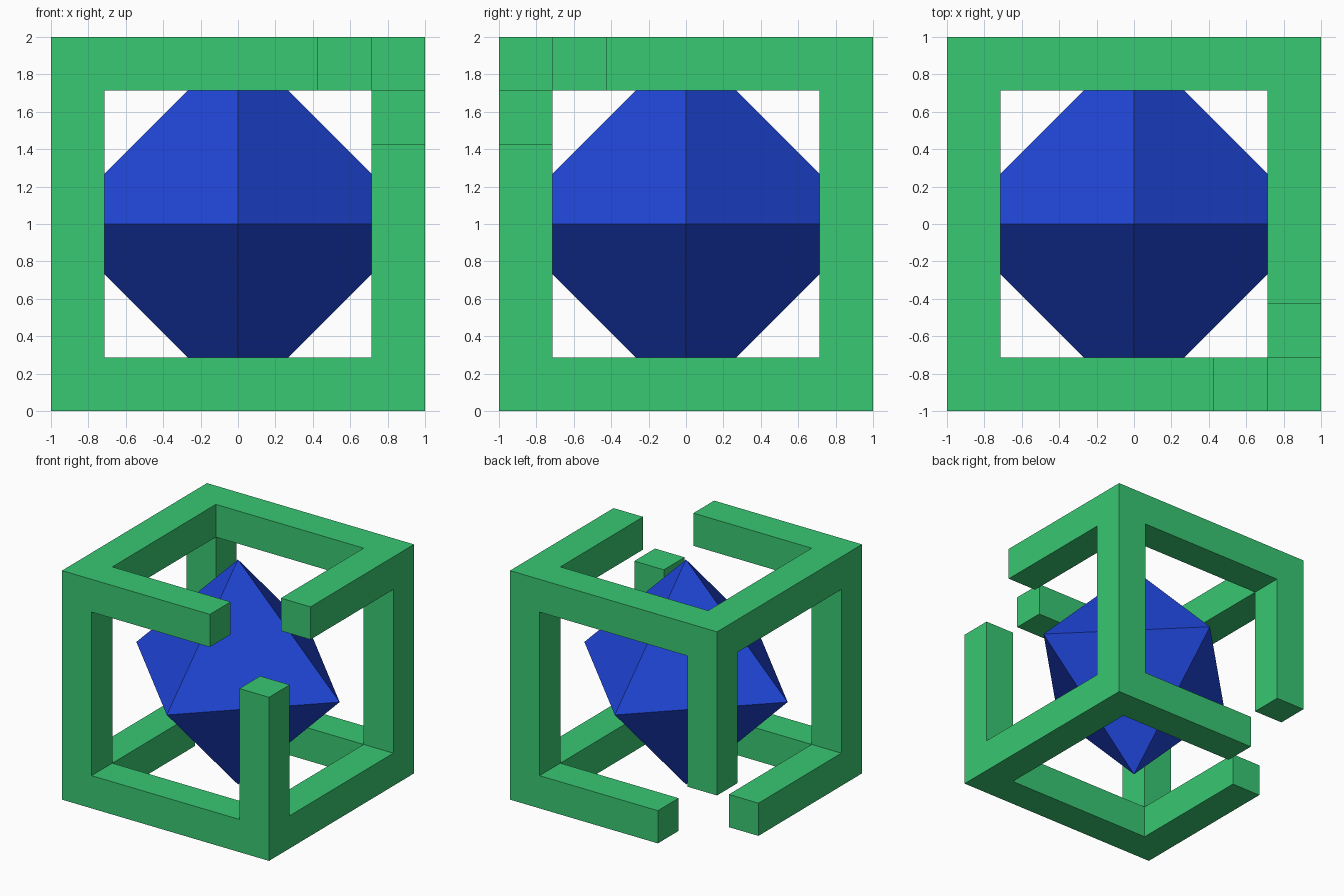
import bpy
from mathutils import Vector

if "Cube" in bpy.data.objects:
    bpy.data.objects.remove(bpy.data.objects["Cube"])

BAR = 2 / 7            # bar thickness
HOLE = 2 - 2 * BAR     # opening in each cube face
R = 0.982              # gem radius
C = Vector((0, 0, 1))  # centre of the model


def material(name, rgb):
    m = bpy.data.materials.new(name)
    m.diffuse_color = (*rgb, 1)
    m.use_nodes = True
    m.node_tree.nodes["Principled BSDF"].inputs["Base Color"].default_value = m.diffuse_color
    return m


def box(name, centre, size):
    bpy.ops.mesh.primitive_cube_add(size=1, location=centre)
    ob = bpy.context.object
    ob.name = name
    ob.scale = size
    bpy.ops.object.transform_apply(location=True, rotation=False, scale=True)
    return ob


def cut(target, cutter):
    mod = target.modifiers.new("cut", 'BOOLEAN')
    mod.operation = 'DIFFERENCE'
    mod.solver = 'EXACT'
    mod.object = cutter
    bpy.context.view_layer.objects.active = target
    bpy.ops.object.modifier_apply(modifier=mod.name)
    bpy.data.objects.remove(cutter, do_unlink=True)


# Cube frame: a solid cube with a square tunnel along each axis
frame = box("cube_frame", C, (2, 2, 2))
for axis in range(3):
    size = [HOLE] * 3
    size[axis] = 3
    cut(frame, box("tunnel_cutter", C, size))

# Two opposite corners are missing, each two bar widths deep
for s in (1, -1):
    corner = Vector((s, -s, s))
    reach = 0.2
    side = 2 * BAR + reach
    cut(frame, box("corner_cutter", C + corner * (1 + reach - side / 2), (side,) * 3))
frame.data.materials.clear()
frame.data.materials.append(material("green", (0.04, 0.58, 0.17)))

# Octahedral gem: two four-sided pyramids base to base
mesh = bpy.data.meshes.new("gem")
verts = [C + Vector(v) * R for v in
         ((1, 0, 0), (0, 1, 0), (-1, 0, 0), (0, -1, 0), (0, 0, 1), (0, 0, -1))]
faces = []
for i in range(4):
    j = (i + 1) % 4
    faces += [(i, j, 4), (j, i, 5)]
mesh.from_pydata(verts, [], faces)
gem = bpy.data.objects.new("gem", mesh)
bpy.context.collection.objects.link(gem)
mesh.materials.append(material("blue", (0.014, 0.06, 0.68)))
